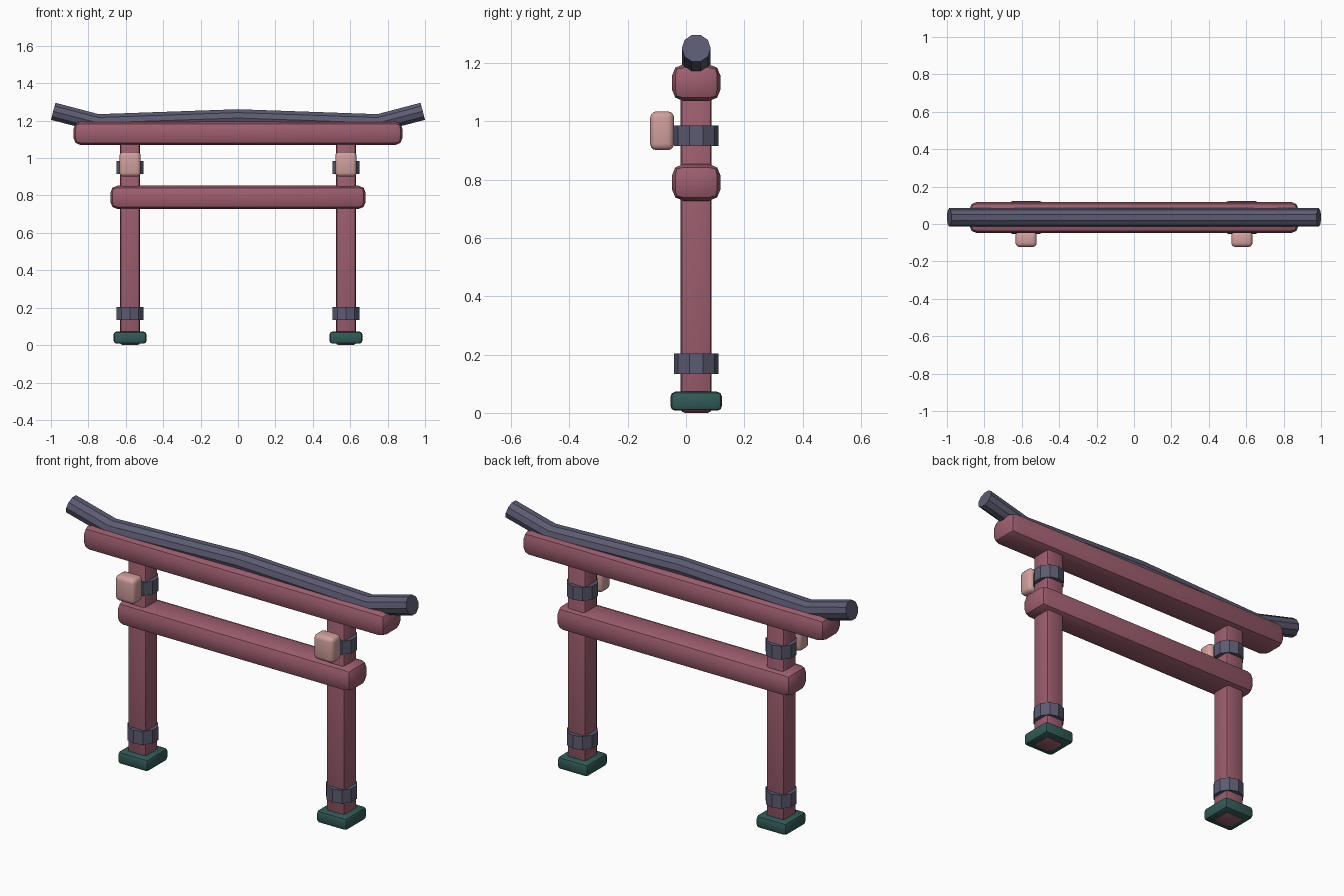
import bpy
import math
from mathutils import Vector

cube = bpy.data.objects.get("Cube")
if cube:
    bpy.data.objects.remove(cube, do_unlink=True)

CY = 0.035      # depth of the gate's centre plane
POST_X = 0.577


def material(name, rgb):
    m = bpy.data.materials.new(name)
    m.use_nodes = True
    m.diffuse_color = (*rgb, 1)
    m.node_tree.nodes["Principled BSDF"].inputs["Base Color"].default_value = (*rgb, 1)
    return m


red = material("faded red wood", (0.34, 0.112, 0.157))
slate = material("slate blue", (0.105, 0.105, 0.17))
green = material("dark green stone", (0.03, 0.105, 0.095))
pink = material("pale pink paper", (0.63, 0.35, 0.335))


def finish(obj, name, mat):
    obj.name = name
    obj.data.materials.append(mat)
    bpy.ops.object.select_all(action="DESELECT")
    obj.select_set(True)
    bpy.context.view_layer.objects.active = obj
    bpy.ops.object.shade_smooth_by_angle(angle=math.radians(35))
    return obj


def box(name, center, size, bevel, segments, mat):
    bpy.ops.mesh.primitive_cube_add(size=1, location=center)
    obj = bpy.context.object
    obj.scale = size
    bpy.ops.object.transform_apply(location=False, rotation=False, scale=True)
    mod = obj.modifiers.new("rounded_edges", "BEVEL")
    mod.width = bevel
    mod.segments = segments
    bpy.ops.object.modifier_apply(modifier=mod.name)
    return finish(obj, name, mat)


def band(name, x, z):
    bpy.ops.mesh.primitive_cylinder_add(vertices=10, radius=0.0765, depth=0.07,
                                        location=(x, CY, z))
    return finish(bpy.context.object, name, slate)


# Posts with their footings, bands and lanterns
for side, s in (("left", 1), ("right", -1)):
    x = s * POST_X
    box(side + "_post", (x, CY, 0.56), (0.106, 0.106, 1.12), 0.014, 2, red)
    box(side + "_footing", (x, CY, 0.04), (0.176, 0.176, 0.065), 0.016, 2, green)
    band(side + "_lower_band", x, 0.168)
    band(side + "_upper_band", x, 0.95)
    box(side + "_lantern", (x, -0.082, 0.967), (0.114, 0.082, 0.133), 0.022, 3, pink)

# Cross beams
box("upper_beam", (0, CY, 1.132), (1.76, 0.167, 0.126), 0.04, 2, red)
box("lower_beam", (0, CY, 0.79), (1.366, 0.167, 0.126), 0.04, 2, red)

# Ridge pole with upturned ends: a ten-sided tube swept along a path
half = [(0.75, 1.188), (0.988, 1.25)]
path = [(-x, z) for x, z in reversed(half)] + [(0, 1.214)] + half
points = [Vector((x, CY, z)) for x, z in path]
SIDES, RADIUS = 10, 0.0495
verts, faces = [], []
for i, p in enumerate(points):
    along = (points[min(i + 1, len(points) - 1)] - points[max(i - 1, 0)]).normalized()
    if 0 < i < len(points) - 1:
        along = ((points[i + 1] - p).normalized() + (p - points[i - 1]).normalized()).normalized()
    up = along.cross(Vector((0, -1, 0))) * -1
    if up.z < 0:
        up = -up
    for k in range(SIDES):
        a = math.tau * k / SIDES
        verts.append(p + RADIUS * (math.cos(a) * Vector((0, 1, 0)) + math.sin(a) * up))
for i in range(len(points) - 1):
    for k in range(SIDES):
        n = (k + 1) % SIDES
        faces.append((i * SIDES + k, i * SIDES + n, (i + 1) * SIDES + n, (i + 1) * SIDES + k))
faces.append(tuple(reversed(range(SIDES))))
faces.append(tuple(range(len(verts) - SIDES, len(verts))))
mesh = bpy.data.meshes.new("ridge_pole")
mesh.from_pydata(verts, [], faces)
ridge = bpy.data.objects.new("ridge_pole", mesh)
bpy.context.collection.objects.link(ridge)
finish(ridge, "ridge_pole", slate)
bpy.ops.object.shade_smooth_by_angle(angle=math.radians(50))
